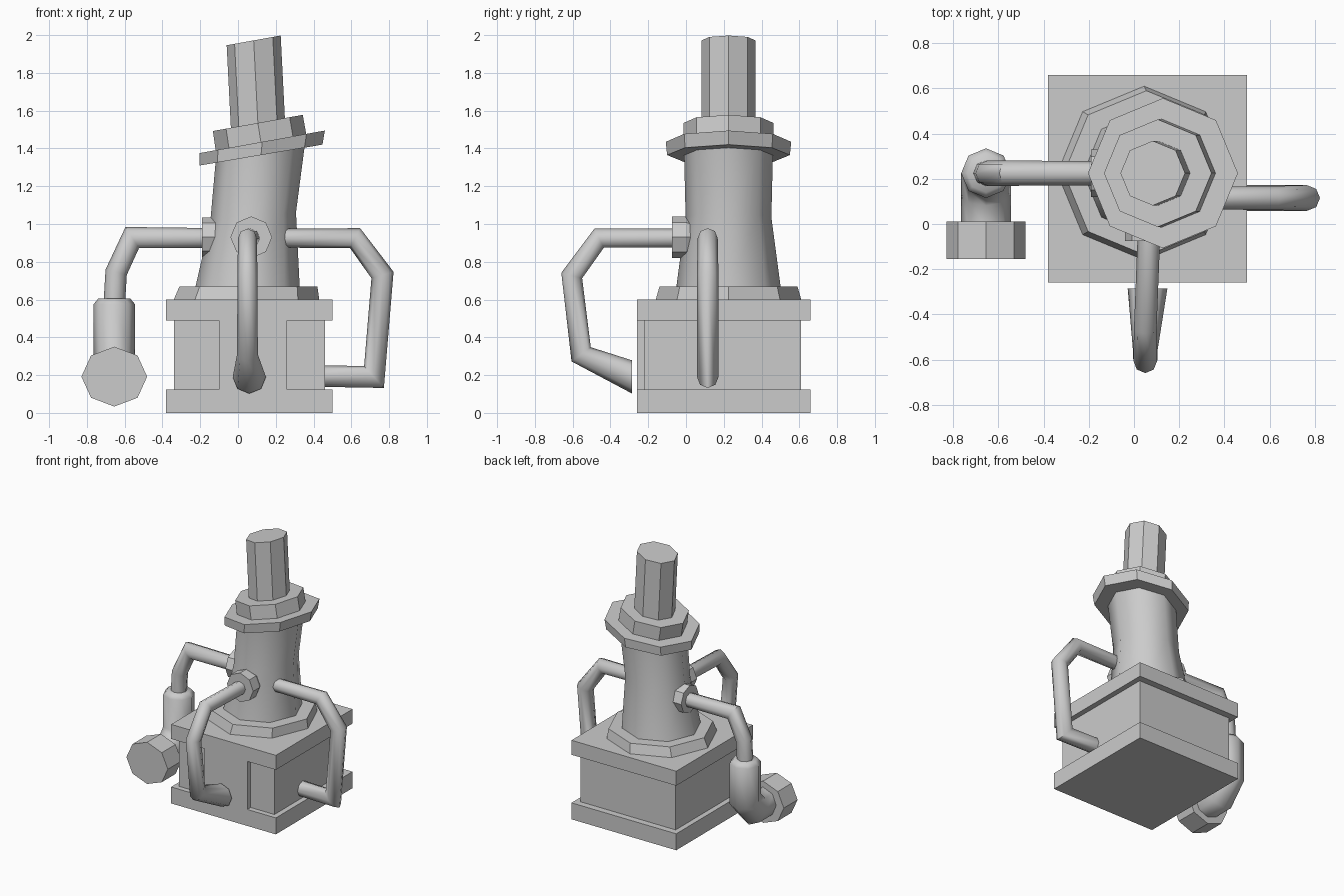
import bpy, bmesh
from math import sin, cos, pi, radians
from mathutils import Vector

cube = bpy.data.objects.get("Cube")
if cube:
    bpy.data.objects.remove(cube, do_unlink=True)

grey = bpy.data.materials.new("plain_grey")
grey.use_nodes = True
grey.diffuse_color = (0.6, 0.6, 0.6, 1)
grey.node_tree.nodes["Principled BSDF"].inputs["Base Color"].default_value = (0.6, 0.6, 0.6, 1)

SIDES = 8
CY = 0.225  # depth of the column axis


def finish(name, bm, smooth=False):
    bmesh.ops.recalc_face_normals(bm, faces=bm.faces)
    mesh = bpy.data.meshes.new(name)
    bm.to_mesh(mesh)
    bm.free()
    mesh.materials.append(grey)
    if smooth:
        for p in mesh.polygons:
            p.use_smooth = True
        mesh.set_sharp_from_angle(angle=radians(60))
    obj = bpy.data.objects.new(name, mesh)
    bpy.context.collection.objects.link(obj)
    return obj


def box(name, lo, hi):
    lo, hi = Vector(lo), Vector(hi)
    bm = bmesh.new()
    bmesh.ops.create_cube(bm, size=1)
    for v in bm.verts:
        v.co = (lo + hi) / 2 + v.co * (hi - lo)
    return finish(name, bm)


def loft(name, rings, smooth=False):
    """Skin a list of point rings and cap both ends."""
    bm = bmesh.new()
    loops = [[bm.verts.new(p) for p in ring] for ring in rings]
    for a, b in zip(loops, loops[1:]):
        for i in range(SIDES):
            j = (i + 1) % SIDES
            bm.faces.new((a[i], a[j], b[j], b[i]))
    bm.faces.new(loops[0])
    bm.faces.new(loops[-1])
    return finish(name, bm, smooth)


def column(name, sections, smooth=False):
    """Sections are (x, z, radius, slope), stacked upwards."""
    rings = []
    for x, z, r, slope in sections:
        angles = [2 * pi * i / SIDES for i in range(SIDES)]
        rings.append([(x + r * cos(a), CY + r * sin(a), z + slope * r * cos(a)) for a in angles])
    return loft(name, rings, smooth)


def tube(name, path, radii, normal, end_dir=None, smooth=True):
    """Mitred tube along a path lying in the plane of the given normal."""
    pts, n = [Vector(p) for p in path], Vector(normal)
    dirs = [(b - a).normalized() for a, b in zip(pts, pts[1:])]
    rings = []
    for k, p in enumerate(pts):
        d0, d1 = dirs[max(k - 1, 0)], dirs[min(k, len(dirs) - 1)]
        t = (d0 + d1).normalized()
        stretch = 1 / t.dot(d1)
        if end_dir and k == len(pts) - 1:
            t = Vector(end_dir)
        side = n.cross(t) * stretch
        r = radii[k]
        rings.append([p + r * (cos(2 * pi * i / SIDES) * n + sin(2 * pi * i / SIDES) * side)
                      for i in range(SIDES)])
    return loft(name, rings, smooth)


# Square pedestal
box("base_plate", (-0.38, -0.26, 0), (0.50, 0.66, 0.125))
box("pedestal_core", (-0.34, -0.22, 0.125), (0.46, 0.61, 0.49))
box("pedestal_front_panel", (-0.10, -0.26, 0.125), (0.26, -0.22, 0.49))
box("top_plate", (-0.38, -0.26, 0.49), (0.50, 0.66, 0.60))

# Leaning column with collars and chimney
column("column_foot", [(0.045, 0.60, 0.385, 0), (0.055, 0.67, 0.365, 0)])
column("column_body", [(0.05, 0.66, 0.277, 0), (0.08, 1.035, 0.227, 0.115),
                       (0.117, 1.37, 0.235, 0.15)], True)
column("wide_collar", [(0.122, 1.365, 0.325, 0.17), (0.128, 1.435, 0.332, 0.18)])
column("narrow_collar", [(0.122, 1.43, 0.24, 0.17), (0.105, 1.535, 0.238, 0.18)])
column("chimney", [(0.107, 1.50, 0.143, 0.18), (0.083, 1.972, 0.143, 0.18)])

# Pipe looping from the column into the side of the pedestal
Y = 0.115
tube("side_pipe",
     [(0.24, Y, 0.925), (0.62, Y, 0.925), (0.765, Y, 0.73), (0.72, Y, 0.19), (0.44, Y, 0.195)],
     [0.05, 0.053, 0.057, 0.057, 0.057], (0, 1, 0))

# Front pipe with its flange and flared end
X = 0.05
tube("front_pipe",
     [(X + 0.02, 0.05, 0.925), (X, -0.46, 0.925), (X, -0.605, 0.727), (X, -0.555, 0.31),
      (X + 0.01, -0.285, 0.19)],
     [0.05, 0.05, 0.053, 0.055, 0.088], (1, 0, 0), end_dir=(0, 1, 0))
tube("front_flange", [(0.07, -0.075, 0.93), (0.07, 0.0, 0.93), (0.07, 0.05, 0.93)],
     [0.11, 0.11, 0.09], (1, 0, 0), smooth=False)

# Hanging pipe on the other side, ending in an elbow and a drum
tube("hanging_pipe",
     [(-0.10, CY, 0.925), (-0.56, CY, 0.928), (-0.645, CY, 0.745), (-0.655, CY, 0.58)],
     [0.053, 0.056, 0.057, 0.057], (0, 1, 0))
tube("hanging_pipe_flange", [(-0.19, CY, 0.93), (-0.08, CY, 0.93)],
     [0.105, 0.105], (0, 1, 0), smooth=False)
D = -0.655
tube("elbow",
     [(D, CY, 0.605), (D, CY, 0.575), (D, CY, 0.30), (D, 0.13, 0.195), (D, -0.01, 0.195)],
     [0.085, 0.11, 0.11, 0.11, 0.11], (1, 0, 0))
drum = tube("end_drum", [(D, -0.155, 0), (D, 0.01, 0)], [0.174, 0.174], (1, 0, 0), smooth=False)
for v in drum.data.vertices:
    v.co.z = 0.192 + v.co.z * 0.91
